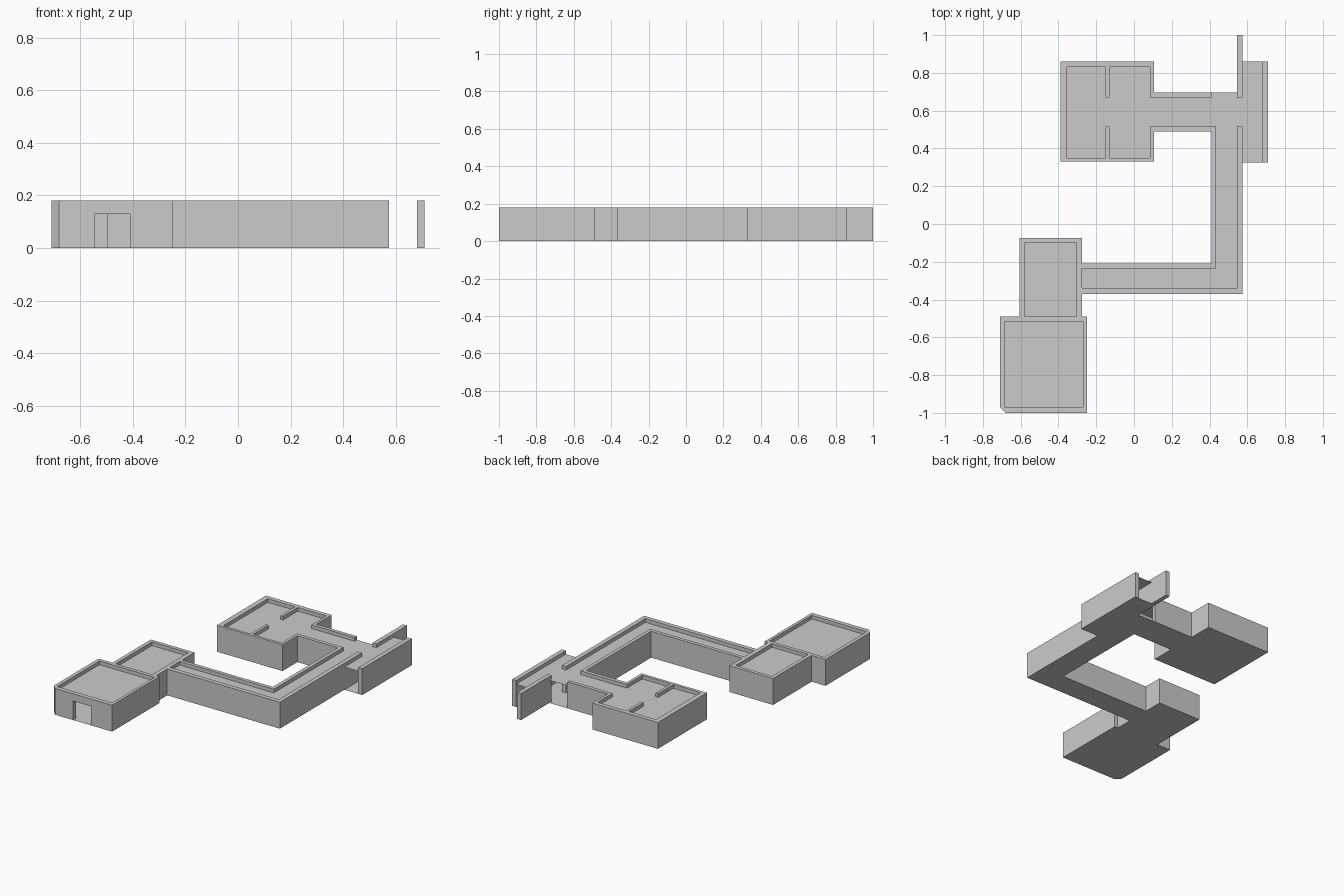
import bpy, bmesh

if "Cube" in bpy.data.objects:
    bpy.data.objects.remove(bpy.data.objects["Cube"])

H, CEIL, DOOR = 0.18, 0.155, 0.13   # wall height, ceiling level, door height


def link(name, mesh):
    ob = bpy.data.objects.new(name, mesh)
    bpy.context.collection.objects.link(ob)
    return ob


def boxes(name, specs, z0, z1):
    """One mesh made of upright boxes given as (x0, y0, x1, y1)."""
    bm = bmesh.new()
    for x0, y0, x1, y1 in specs:
        f = bm.faces.new([bm.verts.new((x, y, z0)) for x, y in
                          ((x0, y0), (x1, y0), (x1, y1), (x0, y1))])
        if z1 > z0:
            r = bmesh.ops.extrude_face_region(bm, geom=[f])
            vs = [g for g in r["geom"] if isinstance(g, bmesh.types.BMVert)]
            bmesh.ops.translate(bm, verts=vs, vec=(0, 0, z1 - z0))
    bmesh.ops.remove_doubles(bm, verts=bm.verts, dist=1e-5)
    if z1 > z0:
        bmesh.ops.recalc_face_normals(bm, faces=bm.faces)
    me = bpy.data.meshes.new(name)
    bm.to_mesh(me)
    bm.free()
    return link(name, me)


def rect(x0, y0, x1, y1):
    return [(x0, y0), (x1, y0), (x1, y1), (x0, y1)]


def evaluated_mesh(ob):
    dg = bpy.context.evaluated_depsgraph_get()
    return bpy.data.meshes.new_from_object(ob.evaluated_get(dg))


# Main wall footprint: outside of the building, then back along the inside
outline = [
    (.41, .67), (.41, .695), (.105, .695), (.105, .86), (-.39, .86),
    (-.39, .33), (.105, .33), (.105, .49), (.41, .49), (.41, -.21),
    (-.275, -.21), (-.275, -.075), (-.605, -.075), (-.605, -.49),
    (-.71, -.49), (-.71, -.97), (-.68, -1), (-.25, -1), (-.25, -.49),
    (-.275, -.49), (-.275, -.37), (.575, -.37), (.575, .515), (.545, .515),
    (.545, -.34), (-.275, -.34), (-.275, -.235), (.435, -.235), (.435, .515),
    (.085, .515), (.085, .35), (-.13, .35), (-.13, .515), (-.15, .515),
    (-.15, .35), (-.355, .35), (-.355, .83), (-.15, .83), (-.15, .67),
    (-.13, .67), (-.13, .83), (.085, .83), (.085, .67)]
front_room = (-.685, -.97, -.27, -.515)
middle_room = (-.58, -.49, -.305, -.1)

cu = bpy.data.curves.new("wall_profile", 'CURVE')
cu.dimensions, cu.fill_mode, cu.extrude = '2D', 'BOTH', H / 2
for loop in (outline, rect(*front_room), rect(*middle_room)):
    sp = cu.splines.new('POLY')
    sp.points.add(len(loop) - 1)
    for p, (x, y) in zip(sp.points, loop):
        p.co = (x, y, 0, 1)
    sp.use_cyclic_u = True
profile = link("wall_profile", cu)
me = evaluated_mesh(profile)
bpy.data.objects.remove(profile)
bm = bmesh.new()
bm.from_mesh(me)
bmesh.ops.remove_doubles(bm, verts=bm.verts, dist=1e-5)
bmesh.ops.translate(bm, verts=bm.verts, vec=(0, 0, H / 2))
bmesh.ops.recalc_face_normals(bm, faces=bm.faces)
for f in bm.faces:
    f.smooth = False
bm.to_mesh(me)
bm.free()
walls = link("main_walls", me)

# Doorways: front entrance, between the rooms, room to corridor
cutter = boxes("door_cutter", [(-.545, -1.05, -.41, -.95),
                               (-.495, -.53, -.38, -.48),
                               (-.32, -.34, -.26, -.235)], -.05, DOOR)
cutter.hide_render = True
mod = walls.modifiers.new("doors", 'BOOLEAN')
mod.operation, mod.solver, mod.object = 'DIFFERENCE', 'EXACT', cutter
cut = evaluated_mesh(walls)
walls.modifiers.clear()
walls.data = cut
bpy.data.objects.remove(cutter)

# Free-standing walls of the open side passage
boxes("divider_wall", [(.545, .67, .575, 1.0)], 0, H)
boxes("side_wall", [(.68, .325, .71, .86)], 0, H)

# Thin floor and ceiling sheets
sheets = [
    front_room, middle_room,
    (-.275, -.34, .545, -.235), (.435, -.235, .545, .515),   # corridors
    (.085, .515, .545, .67), (.41, .67, .545, .695),
    (.545, .515, .575, .67), (.575, .325, .68, .86),         # side passage
    (-.355, .35, -.15, .83), (-.13, .35, .085, .83),         # back rooms
    (-.15, .515, -.13, .67)]
thresholds = [(-.545, -1, -.41, -.97), (-.495, -.515, -.38, -.49),
              (-.305, -.34, -.275, -.235)]
boxes("ceiling", sheets, CEIL, CEIL)
boxes("floor", sheets + thresholds, 0, 0)
